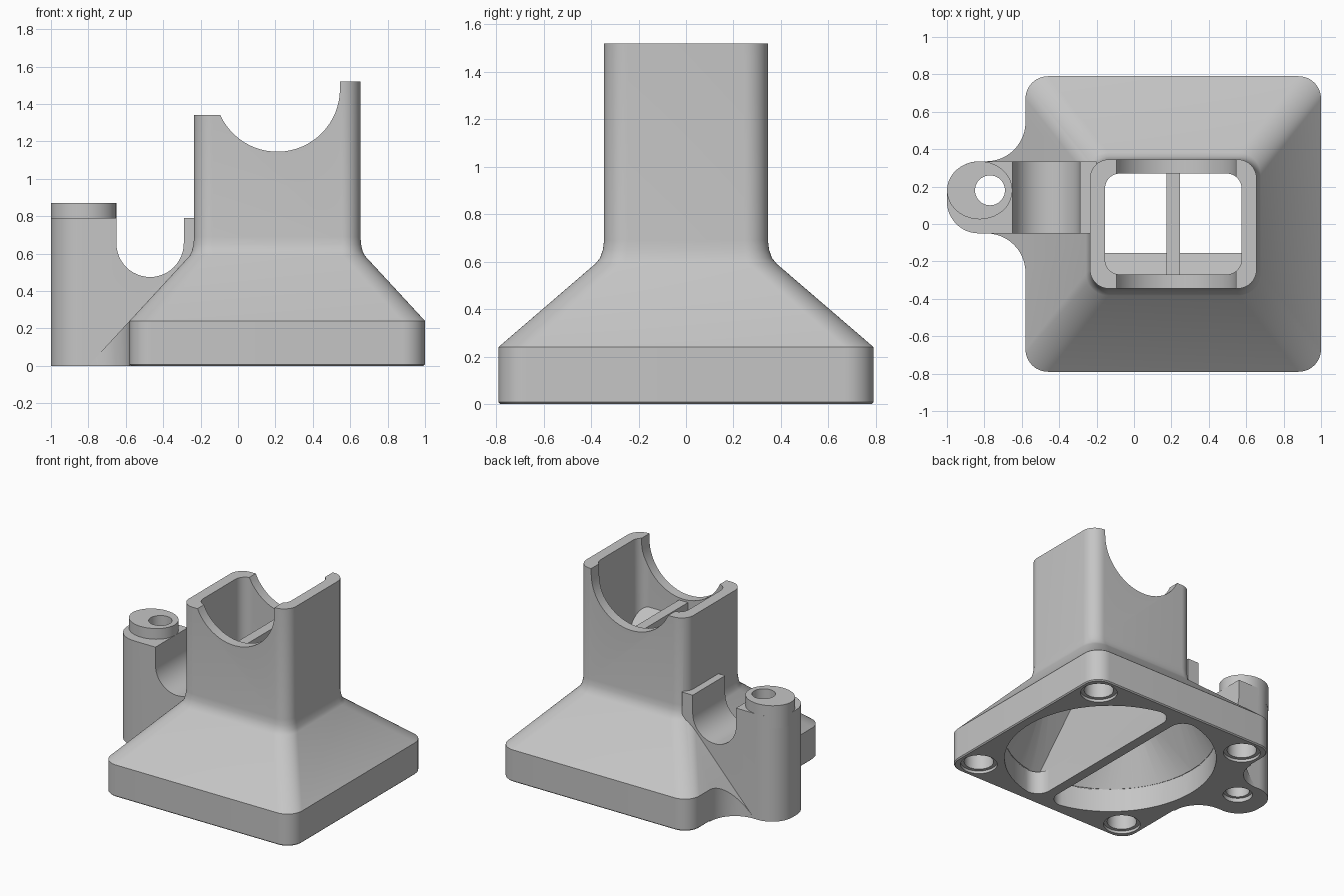
import bpy, bmesh
from math import sin, cos, pi, radians, degrees, atan2, sqrt

cube = bpy.data.objects.get("Cube")
if cube:
    bpy.data.objects.remove(cube, do_unlink=True)

CX = 0.21    # centre line of the duct
BORE = 0.72  # radius of the round inlet
RIB = 0.037  # half thickness of the dividing rib

grey = bpy.data.materials.new("plain grey")
grey.use_nodes = True
grey.diffuse_color = (0.56, 0.56, 0.56, 1)
grey.node_tree.nodes["Principled BSDF"].inputs["Base Color"].default_value = (0.56, 0.56, 0.56, 1)


def arc(cx, cy, r, a0, a1, n=12):
    angles = [radians(a0 + (a1 - a0) * i / n) for i in range(n + 1)]
    return [(cx + r * cos(a), cy + r * sin(a)) for a in angles]


def rounded(cx, cy, hx, hy, r, n=12):
    pts = []
    for k, (sx, sy) in enumerate([(1, 1), (-1, 1), (-1, -1), (1, -1)]):
        pts += arc(cx + sx * (hx - r), cy + sy * (hy - r), r, 90 * k, 90 * k + 90, n)
    return pts


def lobe(side, fillet=0.1):
    """Half disc beside the rib, with rounded corners."""
    x = RIB + fillet
    y = sqrt((BORE - fillet) ** 2 - x ** 2)
    a = degrees(atan2(y, x))
    pts = (arc(0, 0, BORE, -a, a, 40) + arc(x, y, fillet, a, 180)[1:]
           + arc(x, -y, fillet, 180, 360 - a)[:-1])
    return [(CX + side * px, py) for px, py in pts]


def loft(name, rings):
    """Closed skin over rings that have equal point counts."""
    bm = bmesh.new()
    loops = [[bm.verts.new(p) for p in ring] for ring in rings]
    n = len(loops[0])
    for a, b in zip(loops, loops[1:]):
        for i in range(n):
            j = (i + 1) % n
            bm.faces.new((a[i], a[j], b[j], b[i]))
    bm.faces.new(loops[0][::-1])
    bm.faces.new(loops[-1])
    bmesh.ops.recalc_face_normals(bm, faces=bm.faces)
    mesh = bpy.data.meshes.new(name)
    bm.to_mesh(mesh)
    bm.free()
    mesh.materials.append(grey)
    ob = bpy.data.objects.new(name, mesh)
    bpy.context.collection.objects.link(ob)
    return ob


def stack(name, layers):
    """Loft of rounded rectangles: half x, half y, corner radius, height."""
    return loft(name, [[(x, y, z) for x, y in rounded(CX, 0, hx, hy, r)]
                       for hx, hy, r, z in layers])


def prism(name, pts, axis, lo, hi):
    place = {"x": lambda p, t: (t, p[0], p[1]),
             "y": lambda p, t: (p[0], t, p[1]),
             "z": lambda p, t: (p[0], p[1], t)}[axis]
    return loft(name, [[place(p, t) for p in pts] for t in (lo, hi)])


def post(name, x, y, r, lo, hi):
    return prism(name, arc(x, y, r, 0, 360 - 360 / 40, 39), "z", lo, hi)


def combine(target, tool, operation):
    mod = target.modifiers.new("cut", "BOOLEAN")
    mod.operation, mod.solver, mod.object = operation, "EXACT", tool
    bpy.context.view_layer.update()
    bpy.ops.object.select_all(action="DESELECT")
    bpy.context.view_layer.objects.active = target
    target.select_set(True)
    bpy.ops.object.modifier_apply(modifier=mod.name)
    bpy.data.objects.remove(tool, do_unlink=True)


# Outer shell: square foot with a fine lower chamfer, sloping shoulder, neck
body = stack("duct_housing", [
    (0.782, 0.782, 0.112, 0), (0.79, 0.79, 0.12, 0.008), (0.79, 0.79, 0.12, 0.24),
    (0.467, 0.383, 0.12, 0.59), (0.456, 0.362, 0.11, 0.615),
    (0.448, 0.350, 0.10, 0.65), (0.445, 0.345, 0.10, 0.69),
    (0.445, 0.345, 0.10, 1.52)])

# Side arm with a rounded outer end
arm_pts = (arc(-0.83, 0.165, 0.17, 90, 180) + arc(-0.83, 0.12, 0.17, 180, 270)
           + [(-0.2, -0.05), (-0.2, 0.335)])
combine(body, prism("side_arm", arm_pts, "z", 0, 0.79), "UNION")

# Flared webs between arm and foot, topped by the shoulder slope
web = (arc(-0.79, 0.545, 0.21, 270, 360) + [(-0.56, 0.545), (-0.56, -0.26)]
       + arc(-0.79, -0.26, 0.21, 0, 90))
slope = lambda x: 0.24 + (x + 0.58) * 1.083
combine(body, loft("web", [[(x, y, 0) for x, y in web],
                           [(x, y, slope(x)) for x, y in web]]), "UNION")

# Raised boss on the arm
boss = [(-0.825 + 0.175 * x, 0.18 + 0.155 * y)
        for x, y in arc(0, 0, 1, 0, 351, 39)]
combine(body, prism("boss", boss, "z", 0.7, 0.87), "UNION")

# Round-to-rectangular air passage, minus the dividing rib and deflector
passage = stack("passage", [
    (BORE, BORE, BORE - 0.005, 0.17), (0.365, 0.27, 0.08, 0.65), (0.365, 0.27, 0.08, 1.7)])
rib = [(CX - RIB, 0), (CX + RIB, 0), (CX + RIB, 1.13), (CX - RIB, 1.13)]
combine(passage, prism("rib", rib, "y", -1, 1), "DIFFERENCE")
deflector = [(-0.32, 1.07), (-0.155, 0.87), (-0.155, 0.83), (-0.32, 0.66)]
combine(passage, prism("deflector", deflector, "x", -0.5, 0.9), "DIFFERENCE")
combine(body, passage, "DIFFERENCE")

# Two half-round inlets through the floor
for side in (-1, 1):
    combine(body, prism("inlet", lobe(side), "z", -0.1, 0.175), "DIFFERENCE")

# Saddle in the top of the neck, with a lower left wall
saddle = ([(-0.4, 1.34)] + arc(CX, 1.48, 0.335, 204.7, 360, 28)
          + [(0.545, 1.7), (-0.4, 1.7)])
combine(body, prism("saddle", saddle, "y", -0.6, 0.6), "DIFFERENCE")

# Channel across the arm
channel = [(-0.65, 1)] + arc(-0.47, 0.655, 0.18, 180, 360, 24) + [(-0.29, 1)]
combine(body, prism("channel", channel, "y", -0.052, 0.337), "DIFFERENCE")

# Bolt hole through the arm, countersunk below
combine(body, post("bolt_hole", -0.77, 0.18, 0.08, -0.1, 1), "DIFFERENCE")
combine(body, post("bolt_recess", -0.77, 0.18, 0.1, -0.1, 0.03), "DIFFERENCE")

# Blind screw holes in the four foot corners
for sx in (-1, 1):
    for sy in (-1, 1):
        x, y = CX + sx * 0.635, sy * 0.635
        combine(body, post("screw_hole", x, y, 0.1, -0.1, 0.2), "DIFFERENCE")
        combine(body, post("screw_recess", x, y, 0.125, -0.1, 0.02), "DIFFERENCE")

bpy.ops.object.select_all(action="DESELECT")
body.select_set(True)
bpy.context.view_layer.objects.active = body
bpy.ops.object.shade_smooth_by_angle(angle=radians(28))
